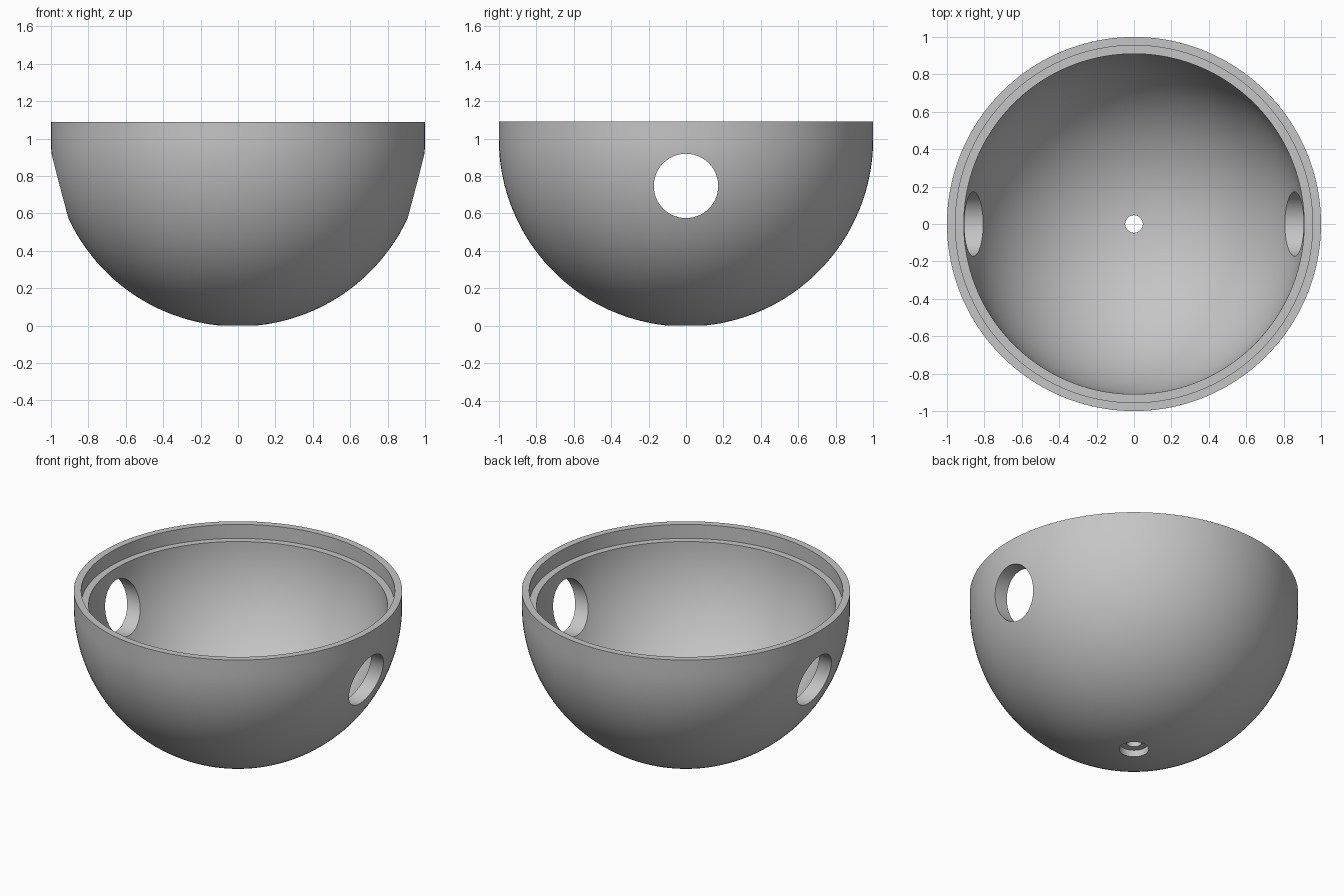
import bpy
import bmesh
from math import cos, sin, asin, pi, radians
from mathutils import Matrix

if "Cube" in bpy.data.objects:
    bpy.data.objects.remove(bpy.data.objects["Cube"])

SEGMENTS = 160
OUTER, INNER, LIP = 1.0, 0.91, 0.955      # shell radii and rim rebate radius
CENTRE, TOP = 0.996, 1.09                 # sphere centre and rim height
BORE, COUNTERBORE, BORE_DEPTH = 0.047, 0.09, 0.045
PORT_RADIUS, PORT_HEIGHT = 0.172, 0.747

grey = bpy.data.materials.new("plain grey")
grey.use_nodes = True
colour = (0.56, 0.56, 0.56, 1)
grey.diffuse_color = colour
grey.node_tree.nodes["Principled BSDF"].inputs["Base Color"].default_value = colour


def add_object(name, bm):
    bmesh.ops.recalc_face_normals(bm, faces=bm.faces)
    mesh = bpy.data.meshes.new(name)
    bm.to_mesh(mesh)
    bm.free()
    mesh.materials.append(grey)
    obj = bpy.data.objects.new(name, mesh)
    bpy.context.collection.objects.link(obj)
    return obj


def arc(radius, hole, steps=48):
    """Quarter circle from the edge of the bottom hole up to the equator."""
    start = asin(hole / radius)
    angles = [start + (pi / 2 - start) * i / steps for i in range(steps + 1)]
    return [(radius * sin(a), CENTRE - radius * cos(a)) for a in angles]


# Hollow bowl: outer skin, rebated rim, inner skin, stepped drain hole
outer_skin = arc(OUTER, COUNTERBORE)
inner_skin = arc(INNER, BORE)
drain_step = outer_skin[0][1] + BORE_DEPTH
profile = (outer_skin + [(OUTER, TOP), (LIP, TOP), (LIP, CENTRE)]
           + inner_skin[::-1] + [(BORE, drain_step), (COUNTERBORE, drain_step)])

bm = bmesh.new()
points = [bm.verts.new((r, 0, z)) for r, z in profile]
edges = [bm.edges.new((a, b)) for a, b in zip(points, points[1:] + points[:1])]
bmesh.ops.spin(bm, geom=points + edges, cent=(0, 0, 0), axis=(0, 0, 1),
               angle=2 * pi, steps=SEGMENTS, use_merge=True)
bmesh.ops.remove_doubles(bm, verts=bm.verts, dist=0.0001)
bowl = add_object("bowl", bm)

# Round side ports, drilled straight through both walls
bm = bmesh.new()
bmesh.ops.create_cone(bm, cap_ends=True, segments=96, radius1=PORT_RADIUS,
                      radius2=PORT_RADIUS, depth=3,
                      matrix=Matrix.Translation((0, 0, PORT_HEIGHT))
                      @ Matrix.Rotation(pi / 2, 4, "Y"))
cutter = add_object("port_cutter", bm)
cutter.hide_render = True

drill = bowl.modifiers.new("side_ports", "BOOLEAN")
drill.operation = "DIFFERENCE"
drill.solver = "EXACT"
drill.object = cutter

bpy.ops.object.select_all(action="DESELECT")
bowl.select_set(True)
bpy.context.view_layer.objects.active = bowl
bpy.ops.object.modifier_apply(modifier=drill.name)
bpy.data.objects.remove(cutter)
bpy.ops.object.shade_smooth_by_angle(angle=radians(30))
